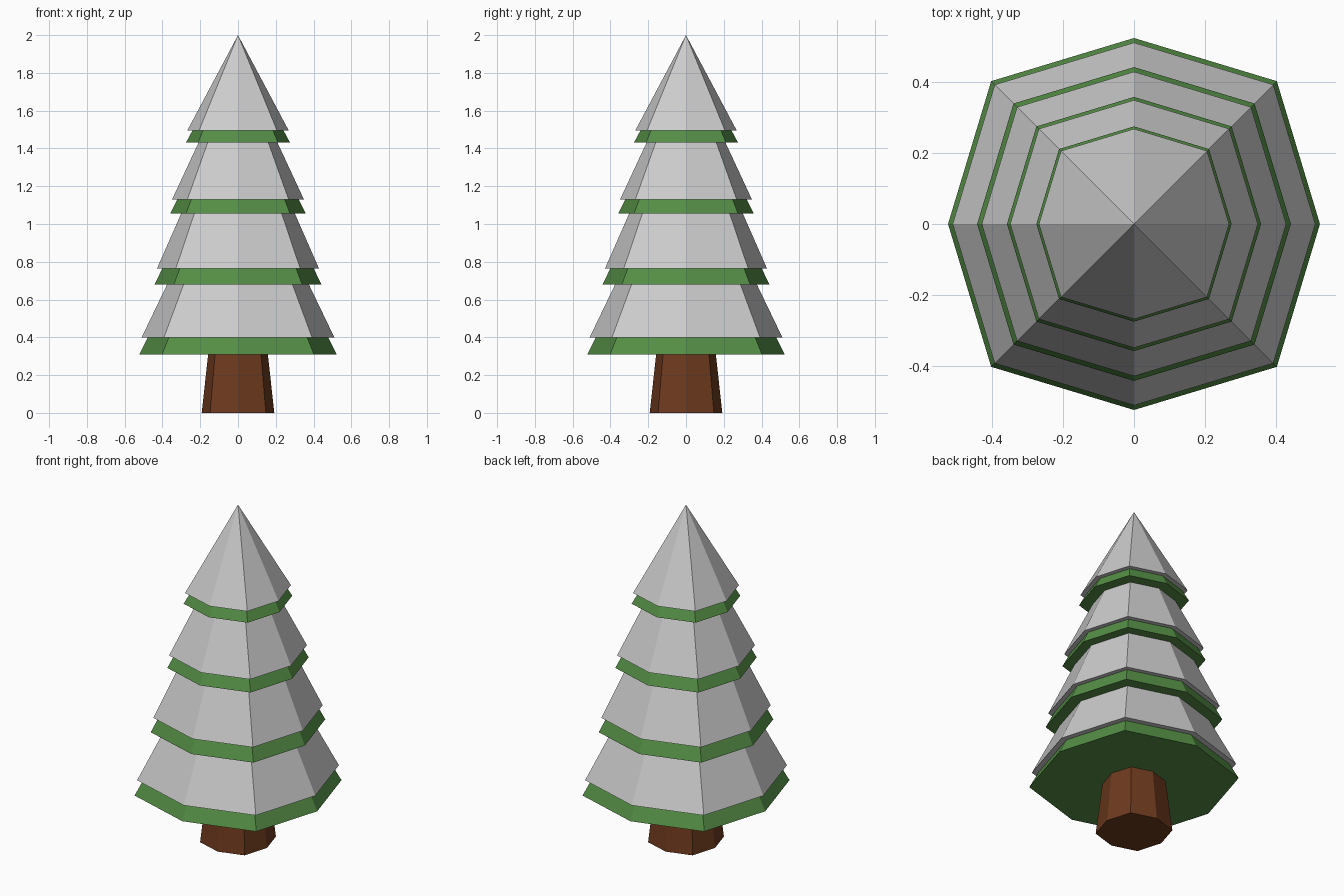
import bpy, bmesh, math
from mathutils import Matrix

if "Cube" in bpy.data.objects:
    bpy.data.objects.remove(bpy.data.objects["Cube"])


def material(name, rgb):
    m = bpy.data.materials.new(name)
    m.diffuse_color = (*rgb, 1)
    m.use_nodes = True
    m.node_tree.nodes["Principled BSDF"].inputs["Base Color"].default_value = m.diffuse_color
    return m


def octagon_cone(name, z0, z1, r0, r1=0.0, mat=None):
    """Eight-sided flat-faced cone whose diagonal corners are pushed out."""
    bm = bmesh.new()
    bmesh.ops.create_cone(bm, cap_ends=True, segments=8, radius1=r0, radius2=r1,
                          depth=z1 - z0,
                          matrix=Matrix.Translation((0, 0, (z0 + z1) / 2)))
    for v in bm.verts:
        # corners between the axes reach further out than those on the axes
        if min(abs(v.co.x), abs(v.co.y)) > 0.01:
            v.co.x *= CORNER
            v.co.y *= CORNER
    mesh = bpy.data.meshes.new(name)
    bm.to_mesh(mesh)
    bm.free()
    obj = bpy.data.objects.new(name, mesh)
    bpy.context.collection.objects.link(obj)
    if mat:
        mesh.materials.append(mat)
    return obj


CORNER = 0.768 * math.sqrt(2)
green = material("needles", (0.09, 0.27, 0.06))
brown = material("bark", (0.155, 0.043, 0.013))

# Trunk
octagon_cone("trunk", 0, 0.32, 0.192, 0.157, brown)

# Tiers: green base z, green radius, green apex, snow base z, snow radius, snow apex
tiers = [
    (0.308, 0.524, 1.33, 0.398, 0.511, 1.46),
    (0.679, 0.442, 1.60, 0.764, 0.429, 1.74),
    (1.056, 0.358, 1.78, 1.130, 0.349, 1.88),
    (1.432, 0.275, 1.94, 1.496, 0.268, 2.00),
]
for i, (gz, gr, gtop, sz, sr, stop) in enumerate(tiers, 1):
    octagon_cone(f"branch_tier_{i}", gz, gtop, gr, mat=green)
    octagon_cone(f"snow_tier_{i}", sz, stop, sr)
